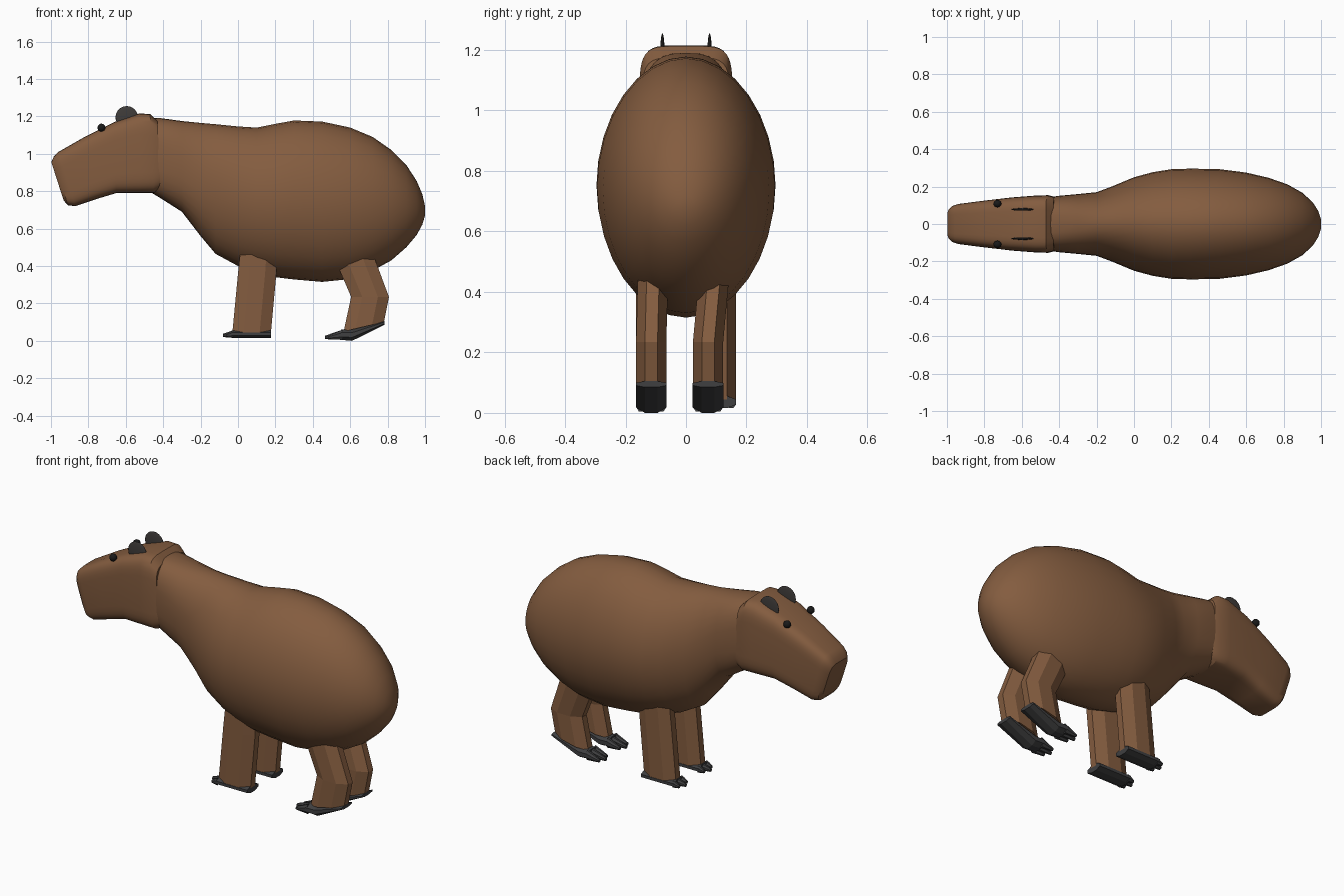
import bpy, bmesh
from math import sin, cos, pi, copysign

if "Cube" in bpy.data.objects:
    bpy.data.objects.remove(bpy.data.objects["Cube"])


def material(name, rgb):
    m = bpy.data.materials.new(name)
    m.diffuse_color = (*rgb, 1)
    m.use_nodes = True
    m.node_tree.nodes["Principled BSDF"].inputs["Base Color"].default_value = m.diffuse_color
    return m


FUR = material("fur", (0.23, 0.108, 0.05))
HOOF = material("dark_foot", (0.05, 0.05, 0.052))
EAR = material("dark_ear", (0.05, 0.045, 0.042))
EYE = material("eye", (0.01, 0.01, 0.01))


def finish(ob, mat, angle):
    ob.data.materials.append(mat)
    bpy.ops.object.select_all(action='DESELECT')
    ob.select_set(True)
    bpy.context.view_layer.objects.active = ob
    if angle:
        bpy.ops.object.shade_smooth_by_angle(angle=angle)
    return ob


# Loft through rings; each ring spans two side-view points with a half width:
# (xa, za, xb, zb, half_width, y_centre, superellipse exponent)
def loft(name, rings, mat, n=32, angle=0.7):
    bm = bmesh.new()
    loops = []
    off, k = (pi / n, 1 / cos(pi / n)) if n == 8 else (0, 1)
    for xa, za, xb, zb, w, yc, e in rings:
        loop = []
        for i in range(n):
            t = 2 * pi * i / n + off
            c = k * copysign(abs(cos(t)) ** (2 / e), cos(t))
            s = k * copysign(abs(sin(t)) ** (2 / e), sin(t))
            loop.append(bm.verts.new(((xa + xb) / 2 + c * (xa - xb) / 2, yc + s * w,
                                      (za + zb) / 2 + c * (za - zb) / 2)))
        loops.append(loop)
    for a, b in zip(loops, loops[1:]):
        for i in range(n):
            j = (i + 1) % n
            bm.faces.new((a[i], a[j], b[j], b[i]))
    bm.faces.new(loops[0])
    bm.faces.new(loops[-1])
    bmesh.ops.recalc_face_normals(bm, faces=bm.faces)
    me = bpy.data.meshes.new(name)
    bm.to_mesh(me)
    bm.free()
    ob = bpy.data.objects.new(name, me)
    bpy.context.collection.objects.link(ob)
    return finish(ob, mat, angle)


# Body and neck: x, top, bottom, half width, exponent
body = [(-0.46, 1.19, 0.79, 0.14, 3), (-0.41, 1.19, 0.76, 0.15, 2.8),
        (-0.3, 1.175, 0.69, 0.16, 2.4), (-0.2, 1.165, 0.56, 0.17, 2.1),
        (-0.12, 1.158, 0.465, 0.20, 2), (0, 1.146, 0.40, 0.25, 1.95),
        (0.1, 1.14, 0.365, 0.277, 1.95), (0.2, 1.16, 0.34, 0.293, 1.95),
        (0.3, 1.178, 0.328, 0.296, 1.95), (0.45, 1.172, 0.315, 0.294, 1.95),
        (0.6, 1.14, 0.33, 0.275, 1.95), (0.72, 1.09, 0.375, 0.247, 2),
        (0.82, 1.02, 0.43, 0.212, 2), (0.9, 0.94, 0.50, 0.167, 2),
        (0.955, 0.855, 0.565, 0.117, 2), (0.985, 0.785, 0.62, 0.07, 2),
        (1.0, 0.72, 0.67, 0.025, 2)]
loft("body", [(x, t, x, b, w, 0, e) for x, t, b, w, e in body], FUR)

# Head: tilted rounded boxes from snout to back of the skull
head = [(-0.998, 0.955, -0.932, 0.75, 0.082), (-0.985, 0.985, -0.91, 0.725, 0.098),
        (-0.96, 1.01, -0.87, 0.72, 0.108), (-0.82, 1.09, -0.76, 0.757, 0.125),
        (-0.66, 1.17, -0.65, 0.79, 0.142), (-0.53, 1.215, -0.52, 0.79, 0.152),
        (-0.47, 1.213, -0.45, 0.79, 0.154), (-0.43, 1.175, -0.415, 0.81, 0.145)]
loft("head", [(*r, 0, 5) for r in head], FUR, 40, 0.5)


# Eyes and ears, mirrored across the middle
def ball(name, loc, scale, mat):
    bpy.ops.mesh.primitive_uv_sphere_add(segments=20, ring_count=12, location=loc)
    ob = bpy.context.object
    ob.name = name
    ob.scale = scale
    return finish(ob, mat, 0.7)


for s in (-1, 1):
    ball("eye", (-0.73, 0.109 * s, 1.14), (0.021, 0.02, 0.021), EYE)
    ball("ear", (-0.595, 0.078 * s, 1.195), (0.06, 0.007, 0.06), EAR)

# Legs: rear x, front x, z rings; feet: x, top, bottom
front_leg = [(0.215, 0.02, 0.55), (0.205, 0.0, 0.36), (0.176, -0.03, 0.045)]
hind_leg = [(0.69, 0.46, 0.55), (0.738, 0.525, 0.42), (0.807, 0.605, 0.235)]
front_foot = [(0.176, 0.056, 0.016), (-0.035, 0.056, 0.016)]
hind_foot = [(0.782, 0.105, 0.085), (0.61, 0.062, 0.0), (0.55, 0.06, 0.005)]


def leg(kind, rings, foot, tip, y_top, y_low, low_ring=None):
    ys = [y_top + (y_low - y_top) * i / 2 for i in range(3)]
    ys[2] = y_low
    secs = [(a, z, b, z, 0.05, y, 2) for (a, b, z), y in zip(rings, ys)]
    if low_ring:
        secs.append((*low_ring, 0.05, y_low, 2))
    loft(kind + "_leg", secs, FUR, 8, 0)
    loft(kind + "_foot", [(x, t, x, b, 0.051, y_low, 2) for x, t, b in foot], HOOF, 8, 0)
    # three pointed toes
    x, t, b = foot[-1]
    for k in (-1, 0, 1):
        y = y_low + k * 0.034
        reach = tip if k == 0 else tip + 0.018
        loft(kind + "_toe", [(x + 0.01, t, x + 0.01, b, 0.017, y, 2),
                             (reach, b + 0.022, reach, b + 0.004, 0.009, y, 2)], HOOF, 8, 0)


for s in (-1, 1):
    leg("front", front_leg, front_foot, -0.08, 0.115 * s, 0.115 * s)
for top, low in ((-0.105, -0.115), (0.107, 0.073)):
    leg("hind", hind_leg, hind_foot, 0.465, top, low, (0.78, 0.1, 0.565, 0.05))
